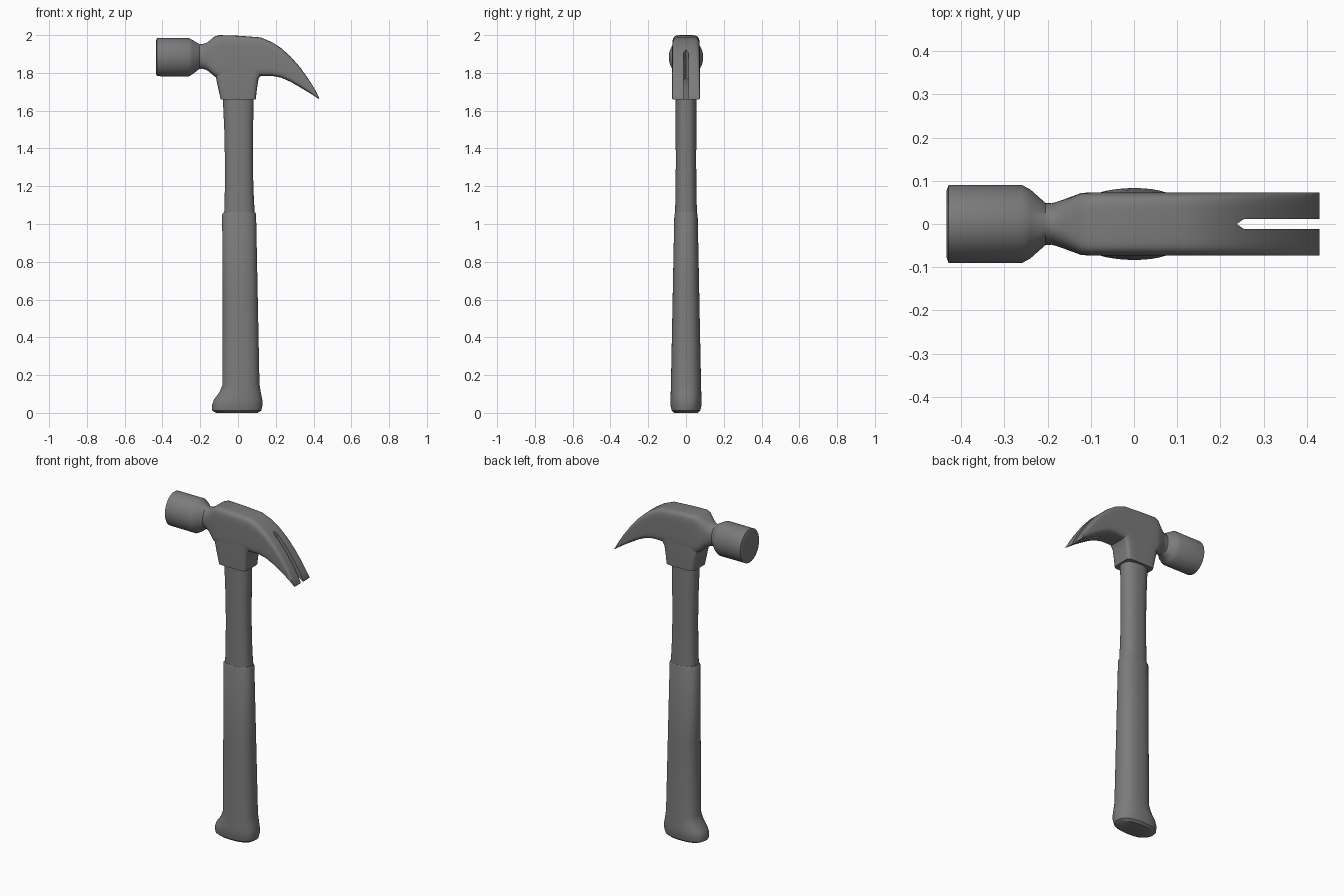
import bpy
import bmesh
from math import cos, sin, pi, radians, copysign

cube = bpy.data.objects.get("Cube")
if cube:
    bpy.data.objects.remove(cube)

steel = bpy.data.materials.new("dark grey")
steel.use_nodes = True
GREY = (0.2, 0.2, 0.2, 1)
steel.diffuse_color = GREY
steel.node_tree.nodes["Principled BSDF"].inputs["Base Color"].default_value = GREY


def power(v, n):
    return copysign(abs(v) ** (2 / n), v)


def finish(name, bm):
    bmesh.ops.recalc_face_normals(bm, faces=bm.faces)
    mesh = bpy.data.meshes.new(name)
    bm.to_mesh(mesh)
    bm.free()
    mesh.materials.append(steel)
    obj = bpy.data.objects.new(name, mesh)
    bpy.context.collection.objects.link(obj)
    return obj


def smooth(obj):
    bpy.ops.object.select_all(action='DESELECT')
    obj.select_set(True)
    bpy.context.view_layer.objects.active = obj
    bpy.ops.object.shade_smooth_by_angle(angle=radians(35))


def loft(name, sections, along_x=False, count=40):
    """Sections: position, low side, high side, half depth, squareness."""
    bm = bmesh.new()
    rings = []
    for pos, low, high, depth, n in sections:
        ring = []
        for i in range(count):
            a = 2 * pi * (i + 0.5) / count
            side = (low + high) / 2 + (high - low) / 2 * power(cos(a), n)
            y = depth * power(sin(a), n)
            ring.append(bm.verts.new((pos, y, side) if along_x else (side, y, pos)))
        rings.append(ring)
    for r, s in zip(rings, rings[1:]):
        for i in range(count):
            j = (i + 1) % count
            bm.faces.new((r[i], r[j], s[j], s[i]))
    bm.faces.new(rings[0])
    bm.faces.new(rings[-1])
    return finish(name, bm)


# Rubber grip with flared foot
grip = loft("grip", [
    (0, -.115, .105, .062, 2.4),
    (.012, -.137, .123, .076, 2.4),
    (.04, -.139, .13, .082, 2.4),
    (.07, -.128, .129, .083, 2.4),
    (.11, -.098, .121, .081, 2.4),
    (.15, -.082, .114, .08, 2.4),
    (.6, -.082, .105, .071, 2.4),
    (1.05, -.084, .096, .062, 2.4),
    (1.062, -.076, .091, .058, 2.4)])

# Slimmer upper shaft
shaft = loft("shaft", [
    (1.03, -.074, .09, .058, 2.4),
    (1.18, -.07, .082, .056, 2.4),
    (1.32, -.069, .079, .054, 2.4),
    (1.5, -.073, .08, .055, 2.4),
    (1.72, -.083, .084, .055, 2.4)])

# Socket under the head
socket = loft("socket", [
    (1.66, -.092, .094, .069, 7),
    (1.72, -.105, .101, .071, 7),
    (1.77, -.116, .109, .072, 7),
    (1.785, -.118, .12, .072, 7),
    (1.83, -.118, .14, .072, 7)])

# Striking face, neck, body and claw in one sweep
head = loft("head", [
    (-.434, 1.795, 1.97, .078, 2),
    (-.429, 1.782, 1.985, .091, 2),
    (-.26, 1.781, 1.985, .091, 2),
    (-.24, 1.793, 1.974, .08, 2),
    (-.205, 1.82, 1.953, .049, 2),
    (-.19, 1.822, 1.952, .048, 2.2),
    (-.165, 1.815, 1.96, .056, 2.8),
    (-.122, 1.78, 1.994, .072, 5),
    (-.1, 1.77, 2, .073, 6),
    (0, 1.77, 1.997, .073, 6),
    (.12, 1.783, 1.988, .073, 6),
    (.18, 1.784, 1.963, .073, 6),
    (.23, 1.774, 1.93, .073, 6),
    (.28, 1.752, 1.885, .073, 6),
    (.33, 1.723, 1.828, .073, 6),
    (.38, 1.693, 1.757, .073, 6),
    (.41, 1.673, 1.707, .073, 6),
    (.43, 1.66, 1.668, .073, 6)], along_x=True)

# Nail slot between the two prongs
bm = bmesh.new()
outline = [(.238, 0), (.255, -.012), (.5, -.012), (.5, .012), (.255, .012)]
base = bm.faces.new([bm.verts.new((x, y, 1.5)) for x, y in outline])
raised = bmesh.ops.extrude_face_region(bm, geom=[base])["geom"]
bmesh.ops.translate(bm, vec=(0, 0, .7),
                    verts=[v for v in raised if isinstance(v, bmesh.types.BMVert)])
cutter = finish("slot_cutter", bm)
cutter.hide_render = True
slot = head.modifiers.new("slot", 'BOOLEAN')
slot.operation = 'DIFFERENCE'
slot.solver = 'EXACT'
slot.object = cutter
bpy.context.view_layer.objects.active = head
bpy.ops.object.modifier_apply(modifier=slot.name)
bpy.data.objects.remove(cutter)

for part in (grip, shaft, socket, head):
    smooth(part)
